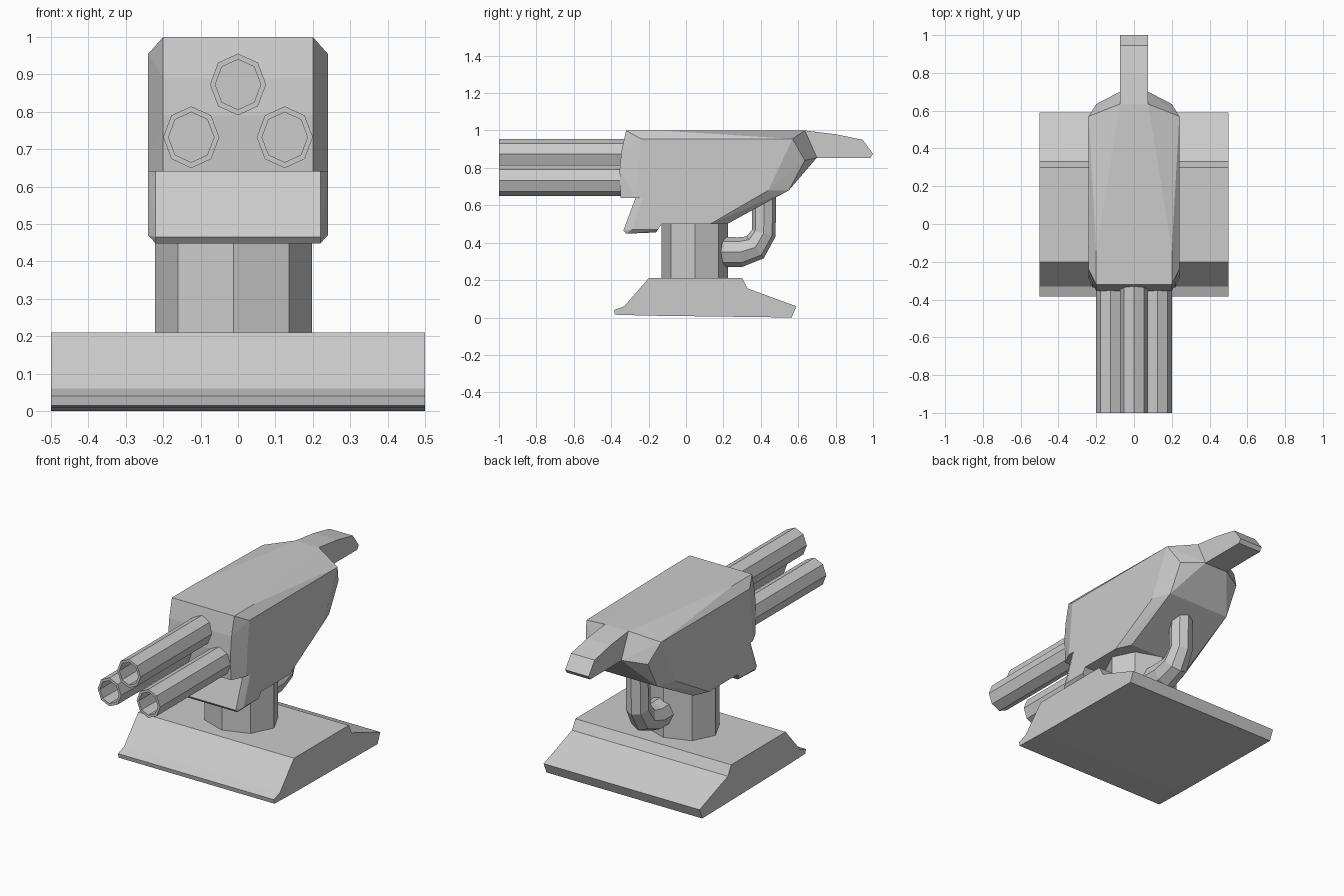
import bpy, bmesh, math
from mathutils import Vector

cube = bpy.data.objects.get("Cube")
if cube:
    bpy.data.objects.remove(cube, do_unlink=True)

GREY = (0.6, 0.6, 0.6, 1)
grey = bpy.data.materials.new("light grey")
grey.use_nodes = True
grey.diffuse_color = GREY
grey.node_tree.nodes["Principled BSDF"].inputs["Base Color"].default_value = GREY


def finish(name, bm):
    bmesh.ops.recalc_face_normals(bm, faces=bm.faces)
    mesh = bpy.data.meshes.new(name)
    bm.to_mesh(mesh)
    bm.free()
    mesh.materials.append(grey)
    obj = bpy.data.objects.new(name, mesh)
    bpy.context.collection.objects.link(obj)
    return obj


def slab(name, profile, half):
    """Side profile (y, z) extruded evenly across x."""
    bm = bmesh.new()
    face = bm.faces.new([bm.verts.new((-half, y, z)) for y, z in profile])
    new = bmesh.ops.extrude_face_region(bm, geom=[face])["geom"]
    bmesh.ops.translate(bm, vec=(2 * half, 0, 0),
                        verts=[v for v in new if isinstance(v, bmesh.types.BMVert)])
    return finish(name, bm)


def hull(name, half_points):
    """Faceted solid around points mirrored in x."""
    bm = bmesh.new()
    for x, y, z in half_points:
        for side in (-1, 1):
            bm.verts.new((side * x, y, z))
    out = bmesh.ops.convex_hull(bm, input=bm.verts)
    spare = {g for g in out["geom_interior"] + out["geom_unused"]
             if isinstance(g, bmesh.types.BMVert)}
    bmesh.ops.delete(bm, geom=list(spare), context="VERTS")
    bmesh.ops.dissolve_limit(bm, angle_limit=0.02, verts=bm.verts, edges=bm.edges)
    return finish(name, bm)


def rings(name, sections, to_point):
    """Eight-sided skin through (radius scale, position) rings, capped at both ends."""
    bm = bmesh.new()
    loops = [[bm.verts.new(to_point(r * math.cos(i * math.pi / 4),
                                    r * math.sin(i * math.pi / 4), p))
              for i in range(8)] for r, p in sections]
    for a, b in zip(loops, loops[1:]):
        for i in range(8):
            j = (i + 1) % 8
            bm.faces.new((a[i], a[j], b[j], b[i]))
    bm.faces.new(loops[0])
    bm.faces.new(loops[-1])
    return finish(name, bm)


# Wide foot and octagonal post
slab("base", [(-0.38, 0.015), (-0.385, 0.04), (-0.33, 0.06), (-0.2, 0.21), (0.3, 0.21),
              (0.33, 0.155), (0.59, 0.06), (0.565, 0), (-0.2, 0.01)], 0.5)
rings("post", [(1, 0.2), (1, 0.55)],
      lambda c, s, p: (-0.012 + 0.21 * c, 0.047 + 0.178 * s, p))

# Main housing: roof narrows to a ridge, sides chamfer into the rear and belly
hull("housing", [
    (0.2, -0.27, 1), (0.2, -0.14, 1), (0.075, 0.635, 1),
    (0.24, -0.24, 0.955), (0.24, 0.57, 0.955),
    (0.2, 0.635, 0.84), (0.075, 0.7, 0.855),
    (0.24, 0.44, 0.68), (0.2, 0.55, 0.68),
    (0.24, 0.13, 0.5), (0.2, 0.22, 0.5),
    (0.22, -0.27, 0.64), (0.22, -0.25, 0.5), (0.24, -0.23, 0.64), (0.24, -0.2, 0.5)])

# Front block that carries the barrels
hull("barrel_mount", [
    (0.2, -0.32, 1), (0.2, -0.14, 1), (0.24, -0.24, 0.955), (0.24, -0.14, 0.955),
    (0.2, -0.345, 0.89), (0.2, -0.355, 0.79), (0.2, -0.35, 0.64),
    (0.24, -0.27, 0.64), (0.24, -0.14, 0.64)])

# Flared lip under the mount
hull("chin_lip", [
    (0.22, -0.27, 0.64), (0.22, -0.27, 0.59), (0.22, -0.335, 0.465), (0.22, -0.32, 0.448),
    (0.22, -0.16, 0.455), (0.24, -0.23, 0.64), (0.24, -0.29, 0.47),
    (0.24, -0.15, 0.47), (0.24, -0.13, 0.5), (0.24, -0.13, 0.64)])

# Rear tail
slab("tail", [(0.6, 1), (0.635, 1), (0.8, 0.98), (0.945, 0.95), (1, 0.875), (0.985, 0.853),
              (0.69, 0.853), (0.6, 0.86)], 0.075)

# Three hollow barrels
for label, bx, bz in (("top", 0, 0.873), ("left", 0.125, 0.732), ("right", -0.125, 0.732)):
    rings(label + "_barrel", [(1, -0.3), (1, -1), (0.81, -1), (0.81, -0.7)],
          lambda c, s, p: (bx + 0.075 * c, p, bz + 0.0825 * s))

# Bent pipe from the belly to the back of the post: (y, z, radius)
curve = bpy.data.curves.new("pipe", "CURVE")
curve.dimensions = "3D"
curve.bevel_depth = 1
curve.bevel_resolution = 2
path = [(0.14, 0.35, 0.08), (0.29, 0.35, 0.08), (0.37, 0.375, 0.074),
        (0.415, 0.45, 0.066), (0.42, 0.72, 0.064)]
spline = curve.splines.new("POLY")
spline.points.add(len(path) - 1)
for point, (y, z, r) in zip(spline.points, path):
    point.co = (0.015, y, z, 1)
    point.radius = r
curve.use_fill_caps = True
curve.materials.append(grey)
spline.use_smooth = False
pipe = bpy.data.objects.new("pipe", curve)
bpy.context.collection.objects.link(pipe)
bpy.ops.object.select_all(action="DESELECT")
pipe.select_set(True)
bpy.context.view_layer.objects.active = pipe
bpy.ops.object.convert(target="MESH")
